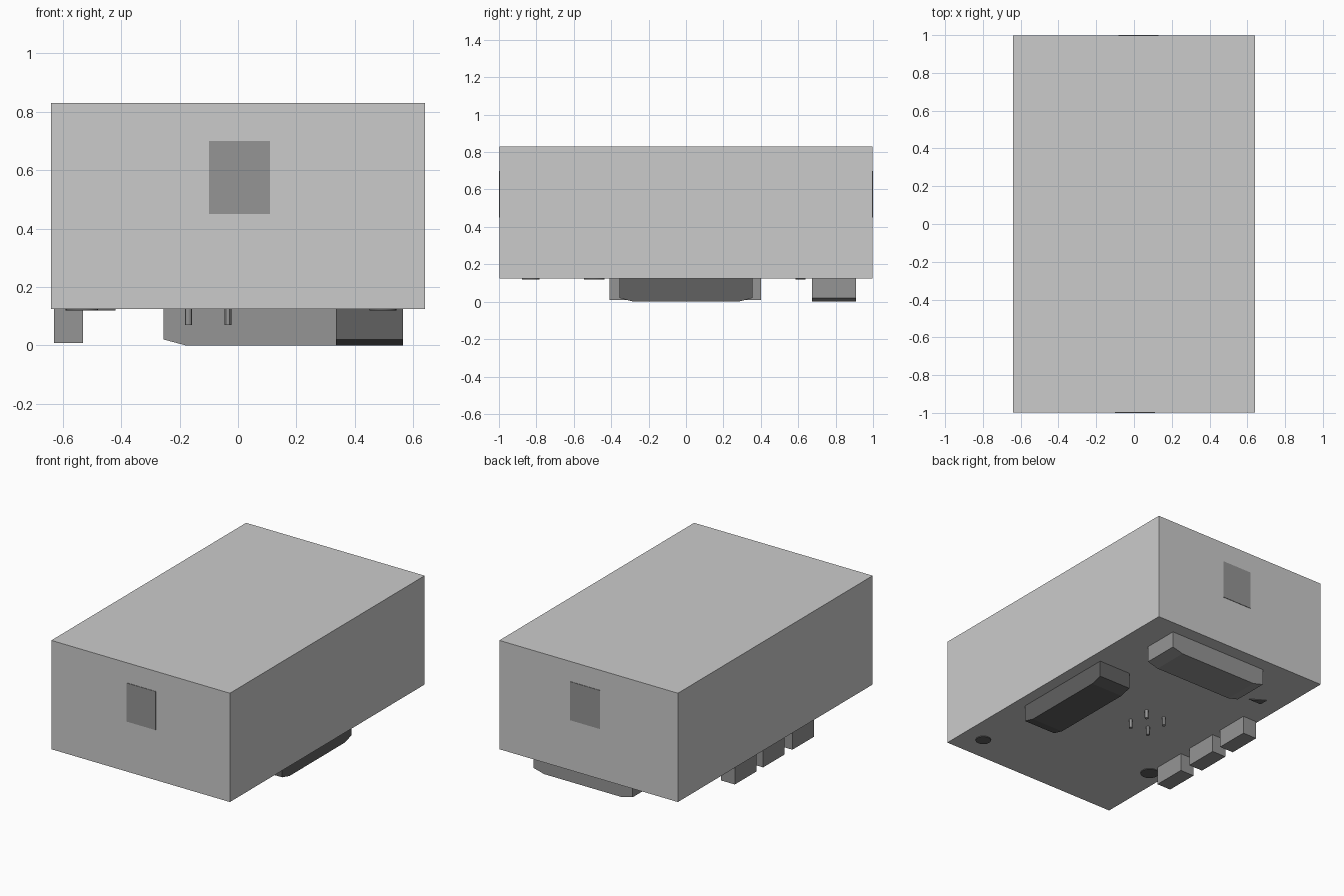
import bpy, bmesh
from mathutils import Matrix

if "Cube" in bpy.data.objects:
    bpy.data.objects.remove(bpy.data.objects["Cube"])


def paint(name, v):
    m = bpy.data.materials.new(name)
    m.diffuse_color = (v, v, v, 1)
    m.use_nodes = True
    m.node_tree.nodes["Principled BSDF"].inputs["Base Color"].default_value = m.diffuse_color
    return m


DARK = paint("dark_grey", 0.3)
BLACK = paint("near_black", 0.12)
BASE = 0.125          # underside height of the housing


def finish(name, bm, mat):
    bmesh.ops.recalc_face_normals(bm, faces=bm.faces)
    me = bpy.data.meshes.new(name)
    bm.to_mesh(me)
    bm.free()
    ob = bpy.data.objects.new(name, me)
    bpy.context.collection.objects.link(ob)
    if mat:
        me.materials.append(mat)
    return ob


def box(name, x, y, z, mat=None):
    bm = bmesh.new()
    size = [b - a for a, b in (x, y, z)]
    mid = [(a + b) / 2 for a, b in (x, y, z)]
    bmesh.ops.create_cube(bm, size=1, matrix=Matrix.Translation(mid) @ Matrix.Diagonal((*size, 1)))
    return finish(name, bm, mat)


def prism(name, points, offset, mat):
    bm = bmesh.new()
    face = bm.faces.new([bm.verts.new(p) for p in points])
    geo = bmesh.ops.extrude_face_region(bm, geom=[face])["geom"]
    bmesh.ops.translate(bm, vec=offset, verts=[v for v in geo if isinstance(v, bmesh.types.BMVert)])
    return finish(name, bm, mat)


def cylinder(name, x, y, z0, z1, r, sides, mat):
    bm = bmesh.new()
    bmesh.ops.create_cone(bm, cap_ends=True, segments=sides, radius1=r, radius2=r, depth=z1 - z0,
                          matrix=Matrix.Translation((x, y, (z0 + z1) / 2)))
    ob = finish(name, bm, mat)
    bpy.context.view_layer.objects.active = ob
    ob.select_set(True)
    bpy.ops.object.shade_smooth_by_angle()
    ob.select_set(False)
    return ob


# Main housing
box("housing", (-0.64, 0.64), (-0.997, 0.997), (BASE, 0.83))

# Thin panels on the front and back ends
box("front_panel", (-0.10, 0.11), (-1.0, -0.99), (0.45, 0.70), DARK)
box("back_panel", (-0.083, 0.13), (0.99, 1.0), (0.45, 0.70), DARK)

# Two long connectors underneath, ends chamfered at the bottom
profile = [(-0.355, BASE), (-0.355, 0.02), (-0.28, 0), (0.28, 0), (0.355, 0.02), (0.355, BASE)]
prism("side_connector", [(0.335, a, z) for a, z in profile], (0.23, 0, 0), BLACK)
prism("back_connector", [(a + 0.10, 0.675, z) for a, z in profile], (0, 0.235, 0), DARK)

# Row of three blocks along the left edge
for i, y in enumerate((-0.30, 0.0, 0.29)):
    box(f"edge_block_{i + 1}", (-0.63, -0.53), (y - 0.11, y + 0.11), (0.008, BASE), DARK)

# Four short pins
for x in (-0.17, -0.035):
    for y in (-0.072, 0.078):
        cylinder("pin", x, y, 0.07, BASE, 0.012, 12, DARK)

# Flat pads and a small corner marker on the underside
cylinder("pad_right", 0.496, -0.83, 0.12, BASE, 0.046, 32, BLACK)
cylinder("pad_left", -0.535, -0.49, 0.12, BASE, 0.055, 32, BLACK)
prism("corner_marker", [(-0.42, 0.585, 0.12), (-0.51, 0.64, 0.12), (-0.51, 0.585, 0.12)],
      (0, 0, 0.005), BLACK)
